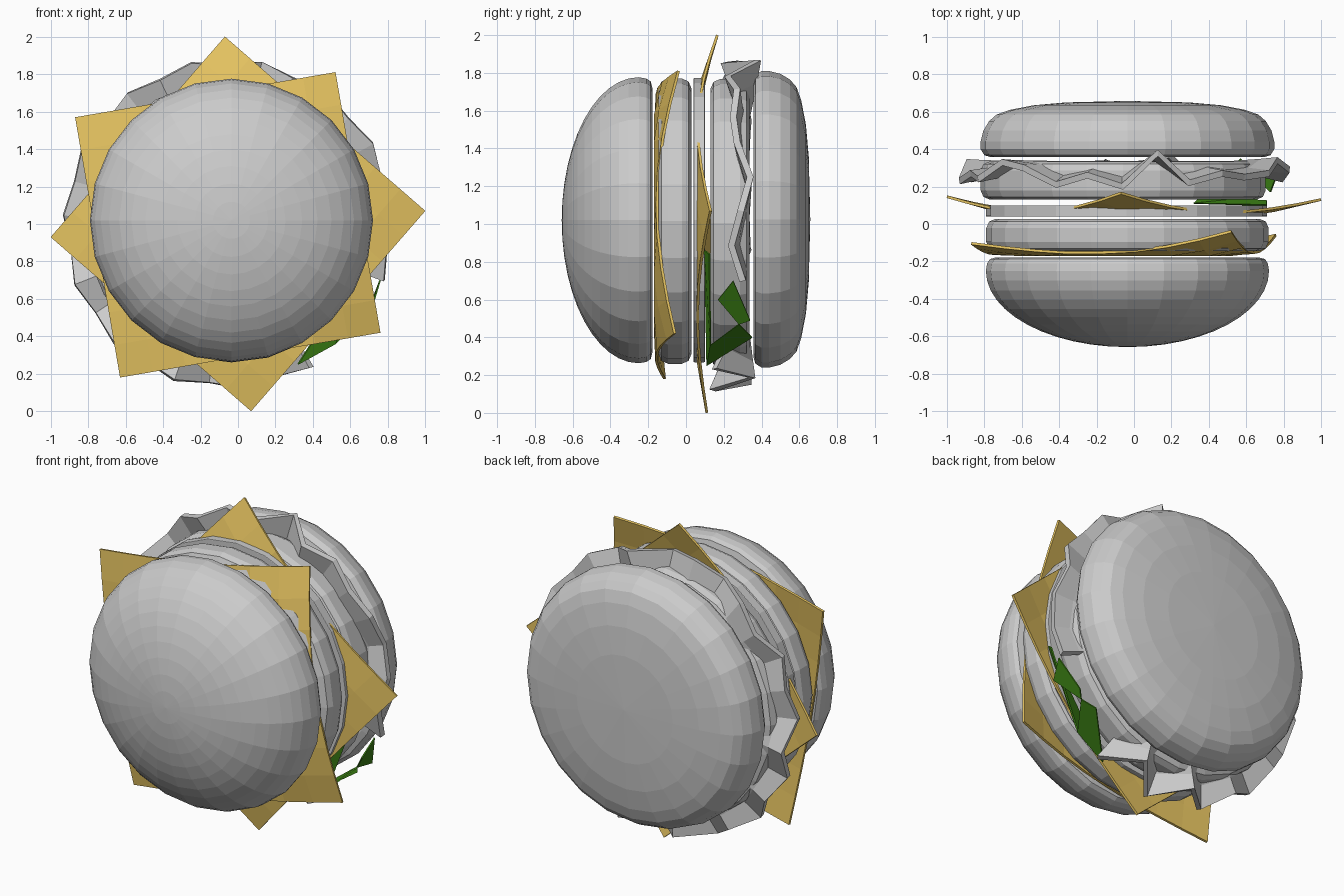
import bpy, bmesh
from math import sin, cos, pi, radians, sqrt, hypot

if "Cube" in bpy.data.objects:
    bpy.data.objects.remove(bpy.data.objects["Cube"])


def material(name, rgb):
    m = bpy.data.materials.new(name)
    m.diffuse_color = (*rgb, 1)
    m.use_nodes = True
    m.node_tree.nodes["Principled BSDF"].inputs["Base Color"].default_value = m.diffuse_color
    return m


def finish(name, bm, mat=None, thick=0):
    bmesh.ops.recalc_face_normals(bm, faces=bm.faces[:])
    me = bpy.data.meshes.new(name)
    bm.to_mesh(me)
    bm.free()
    ob = bpy.data.objects.new(name, me)
    bpy.context.collection.objects.link(ob)
    if mat:
        me.materials.append(mat)
    if thick:
        s = ob.modifiers.new("thickness", 'SOLIDIFY')
        s.thickness, s.offset = thick, 0
    return ob


def lathe(name, profile, cx, cz, n=24):
    """Spin (radius, y) points about an axis parallel to y."""
    bm = bmesh.new()
    rings = []
    for r, y in profile:
        if r == 0:
            rings.append([bm.verts.new((cx, y, cz))] * n)
        else:
            rings.append([bm.verts.new((cx + r * cos(2 * pi * i / n), y,
                                        cz + r * sin(2 * pi * i / n))) for i in range(n)])
    for a, b in zip(rings, rings[1:]):
        for i in range(n):
            j = (i + 1) % n
            bm.faces.new(list(dict.fromkeys((a[i], a[j], b[j], b[i]))))
    return finish(name, bm)


def slab(r, y0, y1, c):
    """Round-edged disc profile."""
    pts = [(0, y0), (r - c, y0), (r - 0.3 * c, y0 + 0.3 * c), (r, y0 + c),
           (r, y1 - c), (r - 0.3 * c, y1 - 0.3 * c), (r - c, y1), (0, y1)]
    return pts


def cheese(name, corners, y, lifts, mat, n=8):
    """Square slice whose corners sag toward +y."""
    cx = sum(c[0] for c in corners) / 4
    cz = sum(c[1] for c in corners) / 4
    bm = bmesh.new()
    g = []
    for i in range(n + 1):
        row = []
        for j in range(n + 1):
            u, v = i / n, j / n
            w = ((1 - u) * (1 - v), u * (1 - v), u * v, (1 - u) * v)
            x = sum(a * c[0] for a, c in zip(w, corners))
            z = sum(a * c[1] for a, c in zip(w, corners))
            k = [0, 1, 2, 3][w.index(max(w))]
            t = max(0, (hypot(x - cx, z - cz) - 0.68) / 0.32)
            row.append(bm.verts.new((x, y + lifts[k] * t, z)))
        g.append(row)
    for i in range(n):
        for j in range(n):
            bm.faces.new((g[i][j], g[i + 1][j], g[i + 1][j + 1], g[i][j + 1]))
    return finish(name, bm, mat, 0.014)


yellow = material("cheese_yellow", (0.79, 0.55, 0.12))
green = material("leaf_green", (0.05, 0.24, 0.008))

# Top bun: domed toward the front
dome = [(0.757 * sin(a), -0.25 - 0.408 * cos(a)) for a in (i * pi / 24 for i in range(13))]
lathe("top_bun", dome + [(0.75, -0.21), (0.735, -0.187), (0.70, -0.178), (0, -0.178)], -0.035, 1.02)

# Bottom bun: shallower, rounded at the back
lathe("bottom_bun", [(0, 0.357), (0.73, 0.357), (0.765, 0.368), (0.785, 0.40), (0.785, 0.44),
                     (0.77, 0.50), (0.74, 0.55), (0.70, 0.585), (0.63, 0.61), (0.5, 0.635),
                     (0.33, 0.65), (0, 0.658)], -0.035, 1.025)

# Fillings
lathe("upper_patty", slab(0.755, -0.145, 0.028, 0.05), -0.035, 1.015)
lathe("thin_slice", slab(0.752, 0.04, 0.10, 0.004), -0.04, 1.02)
lathe("lower_patty", slab(0.762, 0.13, 0.335, 0.05), -0.058, 1.005)

# Cheese slices
cheese("upper_cheese", [(0.52, 1.81), (0.76, 0.42), (-0.63, 0.18), (-0.87, 1.57)],
       -0.163, (0.125, 0.105, 0.05, 0.06), yellow)
cheese("lower_cheese", [(-0.07, 2.0), (1.0, 1.07), (0.07, 0.0), (-1.0, 0.93)],
       0.055, (0.11, 0.075, 0.055, 0.09), yellow)

# Lettuce: ruffled open ring
ruffle = [.30, .24, .29, .34, .27, .25, .27, .22, .38, .20, .26, .21, .30, .33,
          .24, .27, .23, .33, .24, .30, .20, .28, .16, .33, .14, .35, .15]
bm = bmesh.new()
rows = []
for i, y in enumerate(ruffle):
    a = radians(-20 + 320 * i / (len(ruffle) - 1))
    rim = 0.87 + 0.015 * (-1) ** i
    rows.append([bm.verts.new((-0.05 + r * cos(a), yy, 1.0 + r * sin(a)))
                 for r, yy in ((0.6, 0.32), (0.76, 0.1 + 0.68 * y), (rim, y))])
for a, b in zip(rows, rows[1:]):
    for k in range(2):
        bm.faces.new((a[k], a[k + 1], b[k + 1], b[k]))
finish("lettuce", bm, None, 0.035)

# Green folded leaf closing the gap in the lettuce
bm = bmesh.new()
p = [bm.verts.new(c) for c in (
    (0.71, 0.10, 0.86), (0.71, 0.125, 0.84), (0.52, 0.13, 0.36), (0.32, 0.11, 0.25),
    (0.62, 0.28, 0.47), (0.57, 0.35, 0.40), (0.73, 0.17, 0.60), (0.76, 0.25, 0.70),
    (0.68, 0.34, 0.49))]
for f in ((0, 1, 2, 3), (3, 2, 4, 5), (6, 7, 8, 4)):
    bm.faces.new([p[i] for i in f])
finish("green_leaf", bm, green, 0.008)
